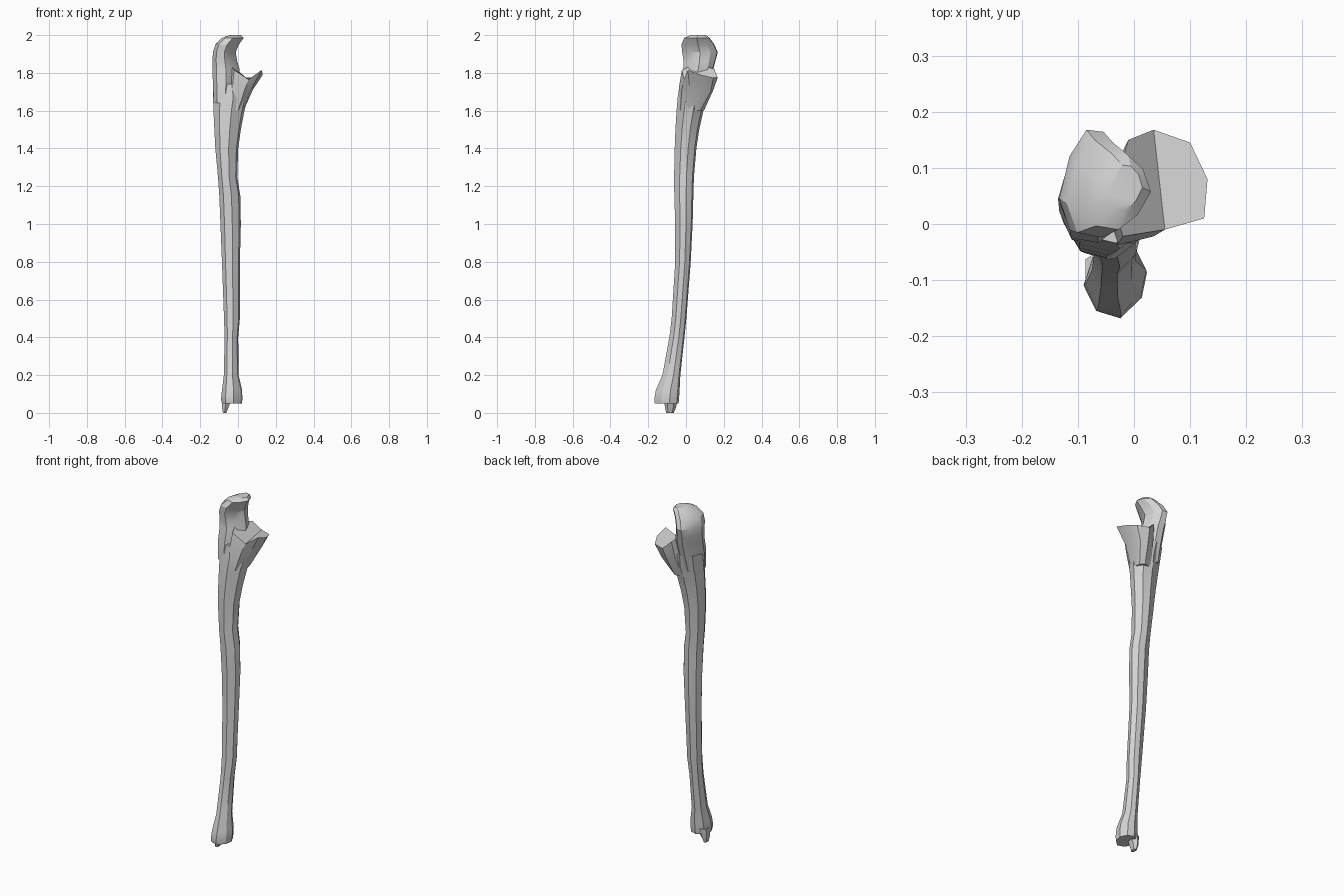
import bpy, bmesh, math

if "Cube" in bpy.data.objects:
    bpy.data.objects.remove(bpy.data.objects["Cube"], do_unlink=True)

bone = bpy.data.materials.new("bone_grey")
bone.use_nodes = True
COLOUR = (0.65, 0.65, 0.65, 1)
bone.diffuse_color = COLOUR
bone.node_tree.nodes["Principled BSDF"].inputs["Base Color"].default_value = COLOUR


def loft(name, rings, top_split=None, angle=32):
    """Skin a stack of counter-clockwise rings and cap both ends."""
    bm = bmesh.new()
    rows = [[bm.verts.new(p) for p in ring] for ring in rings]
    n = len(rows[0])
    for low, high in zip(rows, rows[1:]):
        for i in range(n):
            j = (i + 1) % n
            bm.faces.new((low[i], low[j], high[j], high[i]))
    bm.faces.new(rows[0][::-1])
    top = rows[-1]
    if top_split:
        bm.faces.new(top[:top_split + 1])
        bm.faces.new([top[0]] + top[top_split:])
    else:
        bm.faces.new(top)
    bmesh.ops.recalc_face_normals(bm, faces=bm.faces[:])
    mesh = bpy.data.meshes.new(name)
    bm.to_mesh(mesh)
    bm.free()
    mesh.materials.append(bone)
    ob = bpy.data.objects.new(name, mesh)
    bpy.context.collection.objects.link(ob)
    bpy.ops.object.select_all(action='DESELECT')
    ob.select_set(True)
    bpy.context.view_layer.objects.active = ob
    bpy.ops.object.shade_smooth_by_angle(angle=math.radians(angle))
    return ob


def boxed(section, sizes):
    """Fit a unit section into a list of (z, x0, x1, y0, y1) boxes."""
    return [[(x0 + u * (x1 - x0), y0 + v * (y1 - y0), z) for u, v in section]
            for z, x0, x1, y0, y1 in sizes]


# Shaft: ridged front, rounded back, flaring at both ends
shaft_section = [(.58, 0), (.92, .28), (1, .62), (.82, .92),
                 (.5, 1), (.14, .82), (0, .45), (.2, .1)]
loft("shaft", boxed(shaft_section, [
    (0.05, -.085, .020, -.165, -.040),
    (0.07, -.090, .023, -.168, -.037),
    (0.12, -.085, .022, -.160, -.034),
    (0.20, -.075, .003, -.125, -.030),
    (0.40, -.071, .001, -.088, -.008),
    (0.50, -.074, .010, -.076, .002),
    (0.80, -.085, .010, -.057, .025),
    (1.00, -.093, .015, -.057, .035),
    (1.15, -.099, .012, -.062, .039),
    (1.25, -.106, -.004, -.063, .042),
    (1.40, -.120, .001, -.060, .055),
    (1.50, -.125, .015, -.056, .070),
    (1.60, -.130, .034, -.050, .092),
    (1.67, -.132, .052, -.044, .112),
    (1.74, -.133, .040, -.034, .125)]))

# Hooked upper end, leaning over the joint notch
hook_section = [(.5, 0), (.8, .2), (1, .5), (.88, .8), (.65, .98),
                (.4, 1), (.15, .75), (0, .35), (.15, .05)]
loft("elbow_hook", boxed(hook_section, [
    (1.64, -.128, -.010, -.035, .095),
    (1.74, -.133, .005, -.033, .122),
    (1.82, -.135, .008, -.015, .145),
    (1.86, -.135, -.004, -.012, .155),
    (1.91, -.133, -.012, -.020, .168),
    (1.95, -.120, .005, -.024, .150),
    (1.985, -.085, .030, -.010, .125),
    (2.00, -.045, .015, .025, .105)]), angle=28)

# Projecting lip of the joint notch, with a crease across its top
loft("joint_lip", [
    [(.005, .095, 1.60), (.025, .075, 1.60), (.030, .045, 1.60), (.025, .01, 1.60),
     (.000, -.03, 1.60), (-.03, -.04, 1.60), (-.08, .03, 1.60), (-.04, .085, 1.60)],
    [(.025, .145, 1.71), (.065, .130, 1.70), (.078, .08, 1.71), (.068, .02, 1.71),
     (.035, -.022, 1.71), (-.03, -.038, 1.72), (-.06, .05, 1.72), (-.02, .13, 1.72)],
    [(.035, .168, 1.775), (.100, .145, 1.775), (.131, .08, 1.79), (.125, .01, 1.815),
     (.055, -.010, 1.765), (-.02, -.022, 1.815), (-.04, .05, 1.85), (-.01, .15, 1.82)],
], top_split=4, angle=25)

# Small pointed tip below the lower end
tip_section = [(.5, 0), (1, .25), (1, .75), (.5, 1), (0, .75), (0, .25)]
loft("lower_tip", boxed(tip_section, [
    (0.00, -.080, -.062, -.105, -.065),
    (0.03, -.086, -.050, -.112, -.052),
    (0.08, -.086, -.030, -.115, -.045)]))
